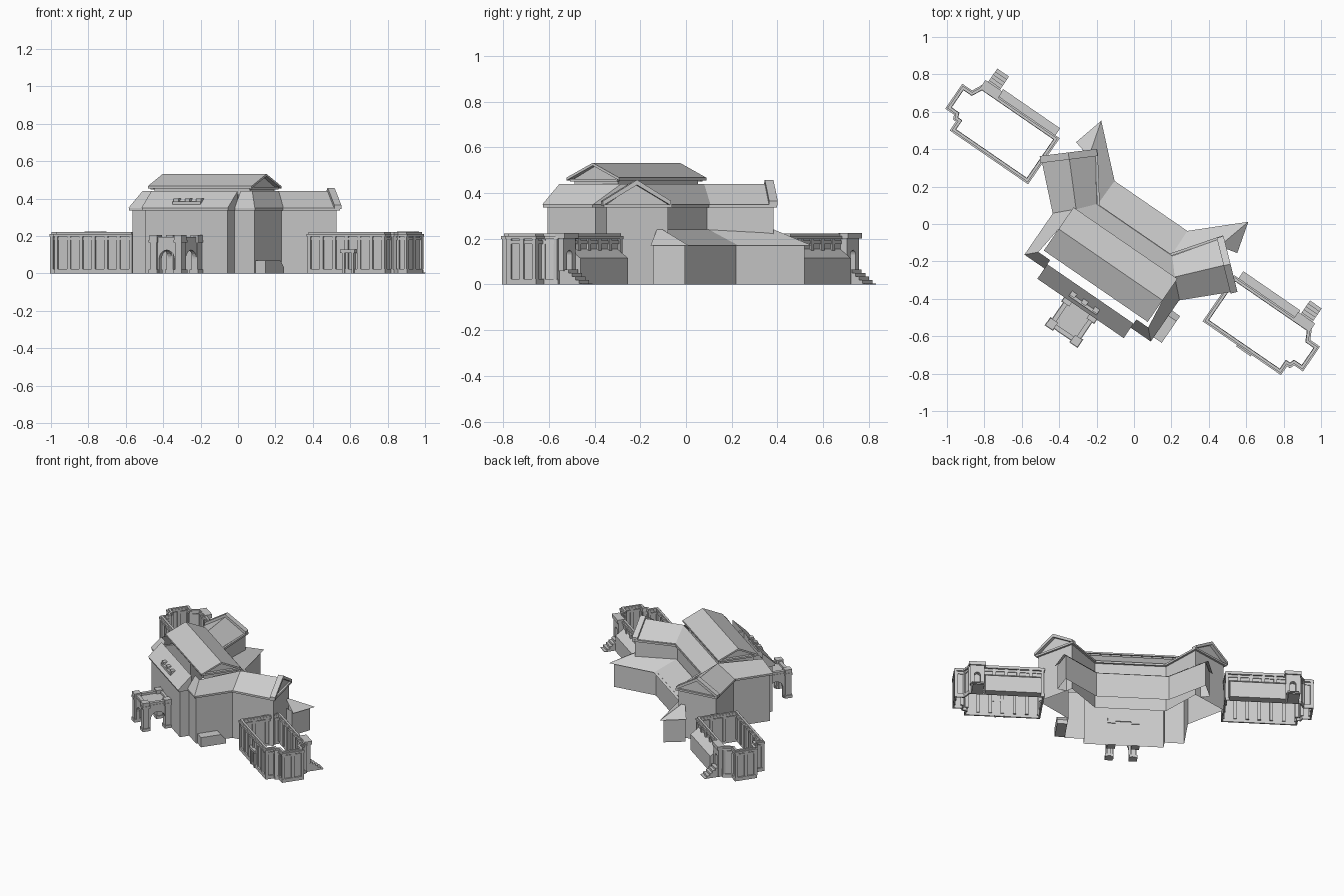
import bpy, bmesh
from math import radians, cos, sin, pi, atan2, hypot
from mathutils import Matrix, Vector

if "Cube" in bpy.data.objects:
    bpy.data.objects.remove(bpy.data.objects["Cube"])

# Plan is drawn in local axes, then turned 34.5 degrees
ROT = Matrix.Rotation(radians(-34.5), 4, 'Z')
FLIP = Matrix.Diagonal((-1, 1, 1, 1))
MAIN = ROT @ Matrix.Translation((.02, 0, 0))
BOTH = [MAIN, MAIN @ FLIP]
PAV_RIGHT = ROT @ Matrix.Translation((.01, -.075, 0))
PAVS = [ROT @ FLIP, PAV_RIGHT]


def make(name, pieces, mats):
    bm = bmesh.new()
    for m in mats:
        for verts, faces in pieces:
            vs = [bm.verts.new(m @ Vector(v)) for v in verts]
            for f in faces:
                bm.faces.new([vs[i] for i in f])
    bmesh.ops.recalc_face_normals(bm, faces=bm.faces)
    me = bpy.data.meshes.new(name)
    bm.to_mesh(me)
    bm.free()
    ob = bpy.data.objects.new(name, me)
    bpy.context.collection.objects.link(ob)
    return ob


def loft(a, b):
    n = len(a)
    sides = [(i, (i + 1) % n, n + (i + 1) % n, n + i) for i in range(n)]
    return a + b, sides + [tuple(range(n)), tuple(range(n, 2 * n))]


def box(x0, x1, y0, y1, z0, z1):
    q = [(x0, y0), (x1, y0), (x1, y1), (x0, y1)]
    return loft([(x, y, z0) for x, y in q], [(x, y, z1) for x, y in q])


def post(x, y, w, d, z0, z1, ang=0):
    c, s = cos(ang), sin(ang)
    q = [(x + c * a - s * b, y + s * a + c * b)
         for a, b in ((-w, -d), (w, -d), (w, d), (-w, d))]
    return loft([(*p, z0) for p in q], [(*p, z1) for p in q])


def offset(pts, d):
    out = []
    for i, p in enumerate(pts):
        p, a, b = Vector(p), Vector(pts[i - 1]), Vector(pts[(i + 1) % len(pts)])
        e, f = (p - a).normalized(), (b - p).normalized()
        n1, n2 = Vector((e.y, -e.x)), Vector((f.y, -f.x))
        out.append(tuple(p + (n1 + n2) * d / (1 + n1.dot(n2))))
    return out


def walls(pts, z0, z1, closed=True):
    n = len(pts)
    return ([(*p, z0) for p in pts] + [(*p, z1) for p in pts],
            [(i, (i + 1) % n, n + (i + 1) % n, n + i) for i in range(n if closed else n - 1)])


def ring(pts, d_in, d_out, z0, z1):
    a, b, n = offset(pts, -d_in), offset(pts, d_out), len(pts)
    v = [(*p, z) for q, z in ((a, z0), (b, z0), (b, z1), (a, z1)) for p in q]
    return v, [(k * n + i, k * n + (i + 1) % n, (k + 1) % 4 * n + (i + 1) % n, (k + 1) % 4 * n + i)
               for k in range(4) for i in range(n)]


def arch(w, a, z0, spring, h, place, t):
    prof = [(-a, z0), (-w, z0), (-w, h), (w, h), (w, z0), (a, z0)]
    prof += [(a * cos(pi * i / 10), spring + a * sin(pi * i / 10)) for i in range(11)]
    return loft([place(s, -t, z) for s, z in prof], [place(s, t, z) for s, z in prof])


def sheet(*quads):
    v, f = [], []
    for q in quads:
        f.append(tuple(range(len(v), len(v) + len(q))))
        v += q
    return v, f


# Main hall with two bent wings
half = [(.265, -.515), (.265, -.45), (.395, -.45), (.395, -.195), (.612, .012), (.408, .198), (.235, -.035)]
plan = half + [(-x, y) for x, y in reversed(half)]
make("hall_walls", [walls(plan, 0, .35)], [MAIN])
make("hall_eaves_band", [ring(plan, 0, .014, .336, .35)], [MAIN])
E, T = .35, .44
ridge, ridge_end = (.32, -.11, T), (.51, .1, T)
make("hall_roof", [sheet(
    [(0, -.534, E), (.28, -.534, E), (.28, -.44, T), (0, -.44, T)],
    [(.28, -.534, E), (.28, -.44, E), (.28, -.44, T)],
    [(.28, -.467, E), (.41, -.467, E), (.356, -.413, T), (.28, -.413, T)],
    [(.41, -.467, E), (.41, -.197, E), ridge, (.356, -.413, T)],
    [(.41, -.197, E), (.63, .013, E), ridge_end, ridge],
    [(.412, .207, E), (.245, -.025, E), ridge, ridge_end],
    [(0, -.025, E), (.245, -.025, E), ridge, (0, -.11, T)],
    [(.612, .012, E), (.408, .198, E), ridge_end])], BOTH)

# Raised gable copings on the wing ends
f, m, b = Vector((.636, .008)), Vector((.521, .11)), Vector((.406, .212))
n = Vector((.67, .74))
prof = [(f, .345), (m, .435), (b, .345), (b, .365), (m, .458), (f, .365)]
make("wing_gable_coping", [loft([(*(p - n * .03), z) for p, z in prof],
                                [(*(p + n * .008), z) for p, z in prof])], BOTH)

# Upper roof lantern with its own gables
prof = [(-.39, .455), (-.39, .467), (-.25, .532), (-.11, .467), (-.11, .455), (-.25, .52)]
make("lantern_roof", [loft([(-.337, y, z) for y, z in prof], [(.337, y, z) for y, z in prof])], [MAIN])
prof = [(-.365, .42), (-.365, .463), (-.25, .52), (-.135, .463), (-.135, .42)]
make("lantern_gable", [sheet([(.31, y, z) for y, z in prof])], BOTH)
make("lantern_walls", [sheet([(-.31, y, .42), (.31, y, .42), (.31, y, .465), (-.31, y, .465)])
                       for y in (-.365, -.135)], [MAIN])
make("lantern_pediment_base", [box(.31, .33, -.375, -.125, .45, .462)], BOTH)

# Stepped ornament on the front roof slope
make("roof_ornament", [box(-.09, .09, -.515, -.48, .365, .385)] +
     [box(x - .016, x + .016, -.508, -.475, .385, .4) for x in (-.074, 0, .074)], [MAIN])

# Low rear aisle following the bend
make("aisle_roof", [sheet(
    [(0, .131, .17), (.236, .131, .17), (.24, -.03, .24), (0, -.03, .24)],
    [(.236, .131, .17), (.477, .356, .17), (.43, .185, .24), (.24, -.03, .24)],
    [(.477, .356, .17), (.523, .185, .17), (.445, .165, .24), (.43, .185, .24)])], BOTH)
make("aisle_walls", [walls([(0, .115), (.24, .115), (.462, .325), (.503, .185), (.44, .165)],
                           0, .178, False)], BOTH)

# Low side box by the right corner
prof = [(-.44, 0), (-.44, .07), (-.3, .07), (-.266, .03), (-.266, 0)]
make("side_box", [loft([(.395, y, z) for y, z in prof], [(.462, y, z) for y, z in prof])], [MAIN])

# Arched front porch
parts = [arch(.08, .05, 0, .075, .17, lambda s, t, z: (s, -.69 + t, z), .012)]
for k in (-1, 1):
    parts.append(arch(.085, .05, 0, .075, .17, lambda s, t, z: (.08 * k + t, -.605 + s, z), .012))
make("porch_arches", parts, [MAIN])
make("porch_roof", [box(-.095, .095, -.705, -.515, .165, .18)], [MAIN])
make("porch_parapet", [ring([(-.08, -.69), (.08, -.69), (.08, -.52), (-.08, -.52)], .012, .012, .18, .195)], [MAIN])
parts = []
for k in (-1, 1):
    for y in (-.69, -.535):
        for r, z0, z1 in ((.027, 0, .02), (.021, .02, .18), (.027, .165, .18), (.024, .18, .205)):
            parts.append(post(.08 * k, y, r, r, z0, z1))
make("porch_piers", parts, [MAIN])

# Two open-topped end pavilions with a projecting bay
pav = [(.6, -.133), (1.082, -.133), (1.082, -.075), (1.105, -.075), (1.115, -.05), (1.168, -.05), (1.168, .085),
       (1.11, .085), (1.082, .14), (.6, .14)]
make("pavilion_walls", [walls(pav, 0, .2)], PAVS)
make("pavilion_plinth", [ring(pav, 0, .01, 0, .025)], PAVS)
make("pavilion_frieze", [ring(pav, .006, .006, .178, .192)], PAVS)
make("pavilion_cornice", [ring(pav, .012, .013, .198, .212)], PAVS)
make("pavilion_coping", [ring(pav, .01, .005, .212, .222)], PAVS)
parts = []
for i, p in enumerate(pav):
    q = pav[(i + 1) % len(pav)]
    dx, dy = q[0] - p[0], q[1] - p[1]
    L = hypot(dx, dy)
    num = max(1, round(L / .085))
    for k in range(num):
        parts.append(post(p[0] + dx * k / num, p[1] + dy * k / num, .011, .009, .02, .198, atan2(dy, dx)))
make("pavilion_pilasters", parts, PAVS)

# Lean-to behind each pavilion
prof = [(.14, 0), (.14, .155), (.198, .115), (.198, 0)]
make("pavilion_lean_to", [loft([(.615, y, z) for y, z in prof], [(.985, y, z) for y, z in prof])], PAVS)

# Pavilion entrance and steps
make("entrance_arch", [arch(.048, .02, .06, .13, .2, lambda s, t, z: (1.035 + s, .16 + t, z), .015),
                       box(.98, 1.09, .135, .185, .2, .225), box(.995, 1.075, .14, .175, 0, .06)], PAVS)
make("entrance_steps", [box(.997, 1.073, .17, .195 + .019 * i, 0, .066 - .0155 * i) for i in range(5)], PAVS)

# Door surround on the right pavilion
make("door_surround", [box(.82, .835, -.15, -.13, 0, .11), box(.88, .895, -.15, -.13, 0, .11),
                       box(.81, .905, -.155, -.13, .11, .128)], [PAV_RIGHT])
